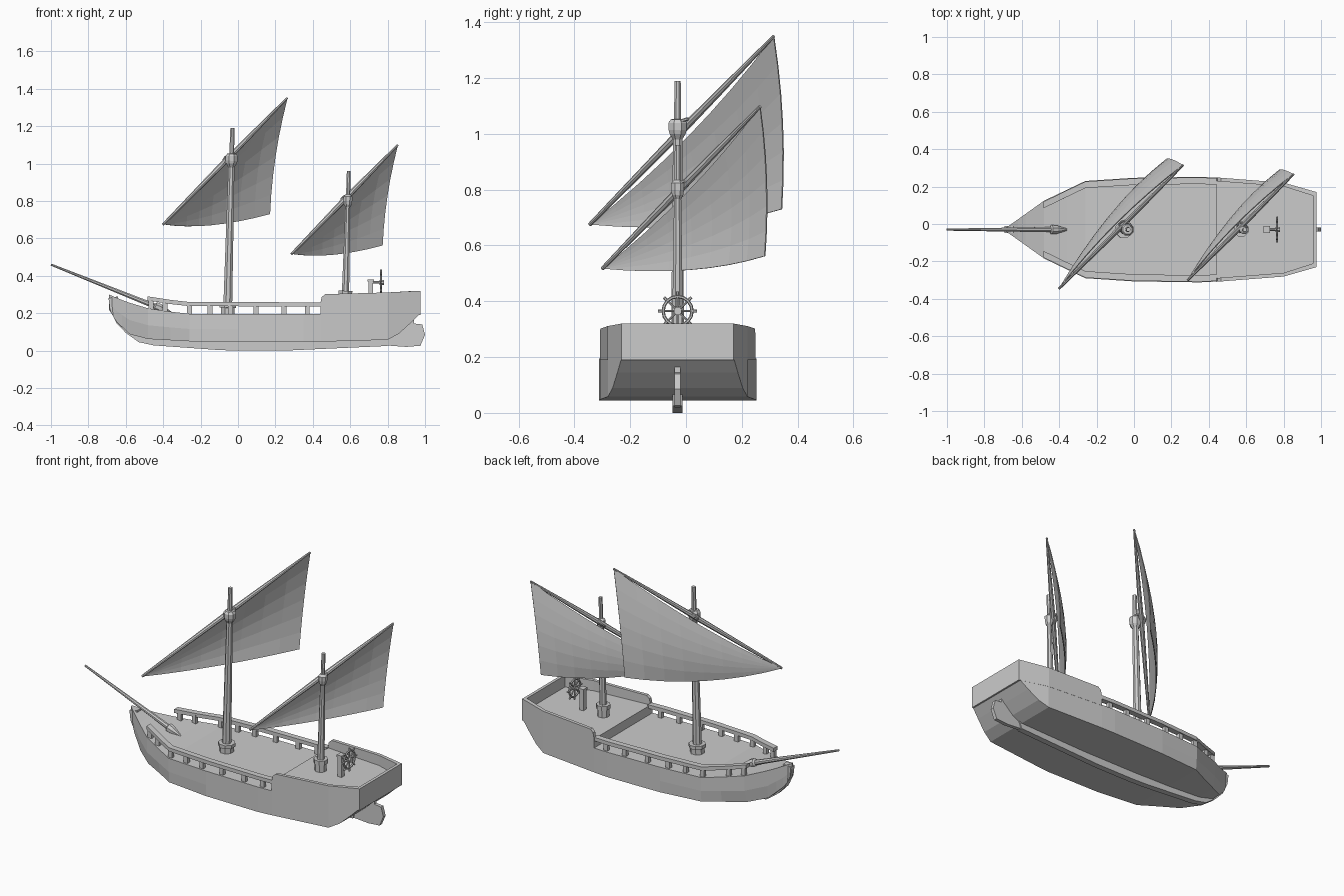
import bpy, math
from mathutils import Vector as V

if "Cube" in bpy.data.objects:
    bpy.data.objects.remove(bpy.data.objects["Cube"])

C = -0.03  # y of the ship's centreline


def mesh(name, verts, faces):
    me = bpy.data.meshes.new(name)
    me.from_pydata([tuple(v) for v in verts], [], faces)
    ob = bpy.data.objects.new(name, me)
    bpy.context.collection.objects.link(ob)
    # consistent outward normals
    import bmesh
    bm = bmesh.new()
    bm.from_mesh(me)
    bmesh.ops.recalc_face_normals(bm, faces=bm.faces)
    bm.to_mesh(me)
    bm.free()
    return ob


def loft(name, sections, closed=False):
    n, m = len(sections[0]), len(sections)
    verts = [p for s in sections for p in s]
    faces = []
    for i in range(m if closed else m - 1):
        a, b = i * n, (i + 1) % m * n
        faces += [(a + k, a + (k + 1) % n, b + (k + 1) % n, b + k) for k in range(n)]
    if not closed:
        faces += [tuple(range(n)), tuple(range((m - 1) * n, m * n))]
    return mesh(name, verts, faces)


def rod(name, p0, p1, profile, sides=8):
    """Turned rod: profile is (fraction along axis, radius)."""
    p0, p1 = V(p0), V(p1)
    d = p1 - p0
    q = d.to_track_quat('Z', 'Y')
    ang = [math.tau * (k + .5) / sides for k in range(sides)]
    return loft(name, [[p0 + d * t + q @ V((r * math.cos(a), r * math.sin(a), 0)) for a in ang]
                       for t, r in profile])


def box(name, c, s):
    x, y, z = (v / 2 for v in s)
    return loft(name, [[V(c) + V((i, j, h)) for i, j in ((-x, -y), (x, -y), (x, y), (-x, y))]
                       for h in (-z, z)])


def plate(name, outline, thick):
    return loft(name, [[(x, C + s * thick / 2, z) for x, z in outline] for s in (-1, 1)])


def interp(table, x):
    for (a, p), (b, q) in zip(table, table[1:]):
        if x <= b:
            return p + (q - p) * max(0, x - a) / (b - a)
    return table[-1][1]


WIDTH = [(-.69, .006), (-.62, .055), (-.48, .155), (-.26, .26), (0, .277), (.35, .282),
         (.44, .278), (.8, .25), (.975, .2)]
DECK = [(-.69, .30), (-.6, .262), (-.48, .226), (-.36, .208), (-.26, .197), (.44, .195)]
BOTTOM = [(-.69, .22), (-.65, .155), (-.58, .088), (-.48, .062), (-.26, .05), (0, .045),
          (.35, .045), (.8, .058), (.86, .09), (.92, .145), (.965, .19), (.975, .19)]

# hull with main deck and raised quarter deck
stations = []
for x in (-.69, -.65, -.62, -.58, -.48, -.36, -.26, 0, .35, .44, .4401, .8, .86, .92, .965, .975):
    w, zb = interp(WIDTH, x), interp(BOTTOM, x)
    zt = .25 if x > .44 else interp(DECK, x)
    wb = w * min(1, .85 + .15 * (x + .69) / .5)
    stations.append([(x, C - w, zt), (x, C - w, zb + (zt - zb) * .45), (x, C - wb, zb),
                     (x, C + wb, zb), (x, C + w, zb + (zt - zb) * .45), (x, C + w, zt)])
loft("hull", stations)

# stern bulwark wrapping round the transom
tops = [(.44, .251), (.447, .285), (.465, .302), (.8, .311), (.975, .32)]
side = []
for x, z in tops:
    w, xi = interp(WIDTH, x) + .001, min(x, .957)
    side.append([(x, w, .19), (x, w, z), (xi, w - .02, z), (xi, w - .02, .19)])
ring = [[(x, C - y, z) for x, y, z in s] for s in side]
ring += [[(x, C + y, z) for x, y, z in s] for s in reversed(side)]
loft("stern_bulwark", ring)

# keel and stem
outer = [(-.692, .28), (-.685, .22), (-.65, .148), (-.6, .095), (-.53, .045), (-.45, .028),
         (-.1, .003), (.0, 0), (.25, 0), (.8, .025)]
loft("keel", [[(x, C - .018, z), (x, C + .018, z), (x + k, C + .018, z + h), (x + k, C - .018, z + h)]
              for x, z in outer for k, h in [(.05, .01) if x < -.62 else (.02, .055)]])

# rudder
plate("rudder_blade", [(.79, .028), (.9, .02), (.975, .026), (1, .085), (.985, .14), (.94, .145),
                       (.94, .185), (.91, .185), (.85, .09), (.79, .06)], .022)

# deck rails and their posts
for s, label in ((-1, "front"), (1, "back")):
    rail = []
    for x in (-.485, -.36, -.26, 0, .35, .445):
        w, z = interp(WIDTH, x) - .003, interp(DECK, x) + .063
        rail.append([(x, C + s * (w - a), z - h) for a, h in ((0, 0), (.035, 0), (.035, .022), (0, .022))])
    loft(label + "_rail", rail)
    for i, x in enumerate((-.465, -.39, -.26, -.15, -.04, .096, .246, .37)):
        box(f"{label}_rail_post_{i + 1}",
            (x, C + s * (interp(WIDTH, x) - .022), interp(DECK, x) + .02), (.026, .022, .065))

# bowsprit
rod("bowsprit", (-1, C, .46), (-.35, C, .2),
    [(0, .006), (.85, .015), (.86, .026), (.9, .024), (1, .003)])

# masts with their bands and deck collars
rod("main_mast", (-.056, C, .19), (-.03, C, 1.19),
    [(0, .026), (.79, .018), (.81, .031), (.825, .035), (.85, .035), (.862, .026), (.863, .014), (1, .012)])
rod("main_mast_collar", (-.055, C, .19), (-.054, C, .25), [(0, .04), (.65, .04), (.66, .048), (1, .048)])
rod("mizzen_mast", (.573, C, .245), (.592, C, .96),
    [(0, .022), (.73, .014), (.75, .022), (.775, .025), (.81, .025), (.825, .012), (1, .011)])
rod("mizzen_mast_collar", (.573, C, .245), (.574, C, .32), [(0, .034), (.65, .034), (.66, .04), (1, .04)])


# slanted yards with billowing sails
def rig(name, tack, peak, clew, size):
    tack, peak, clew = V(tack), V(peak), V(clew)
    rod(name + "_yard", tack, peak, [(0, .007), (.3, .012), (.5, .015), (.7, .012), (1, .006)])
    nu, nv, verts, faces = 8, 6, [], []
    for j in range(nv + 1):
        for i in range(nu + 1):
            u, v = i / nu, j / nv
            bu, bv = 4 * u * (1 - u), 4 * v * (1 - v)
            luff = tack.lerp(peak, u) + V((-.022, .022, -.022)) * bu * size
            foot = tack.lerp(clew, u) + V((-.025, .025, -.032)) * bu * size
            p = luff.lerp(foot, v) + V((-.017, .017, 0)) * bv * u * (1 + bu) * size
            verts.append(p)
    n = nu + 1
    for j in range(nv):
        for i in range(nu):
            a = j * n + i
            faces.append((a, a + 1, a + n + 1, a + n))
    sail = mesh(name + "_sail", verts, faces)
    mod = sail.modifiers.new("cloth_thickness", 'SOLIDIFY')
    mod.thickness, mod.offset = .005, 0


rig("main", (-.40, -.345, .675), (.263, .315, 1.35), (.17, .343, .73), 1)
rig("mizzen", (.287, -.30, .517), (.853, .266, 1.098), (.772, .283, .562), .85)


# rope loops tying each yard to its mast
def rope(name, loc, r):
    bpy.ops.mesh.primitive_torus_add(location=loc, rotation=(.5, -.5, 0), major_radius=r,
                                     minor_radius=.006, major_segments=12, minor_segments=6)
    bpy.context.object.name = name


rope("main_yard_rope", (-.045, C + .015, 1.03), .036)
rope("mizzen_yard_rope", (.577, C + .015, .815), .028)

# steering wheel and pedestal
hub = V((.765, C, .365))
bpy.ops.mesh.primitive_torus_add(location=hub, rotation=(0, math.pi / 2, 0), major_radius=.052,
                                 minor_radius=.006, major_segments=16, minor_segments=6)
bpy.context.object.name = "wheel_rim"
for k in range(8):
    a = math.tau * k / 8
    rod(f"wheel_spoke_{k + 1}", hub, hub + V((0, math.cos(a), math.sin(a))) * .07,
        [(0, .004), (.8, .004), (.81, .006), (1, .005)], 6)
rod("wheel_axle", (.70, C, .365), (.78, C, .365), [(0, .008), (.7, .008), (.71, .015), (1, .015)])
box("wheel_pedestal", (.71, C, .31), (.026, .03, .13))
box("wheel_pedestal_cap", (.71, C, .375), (.034, .038, .012))
